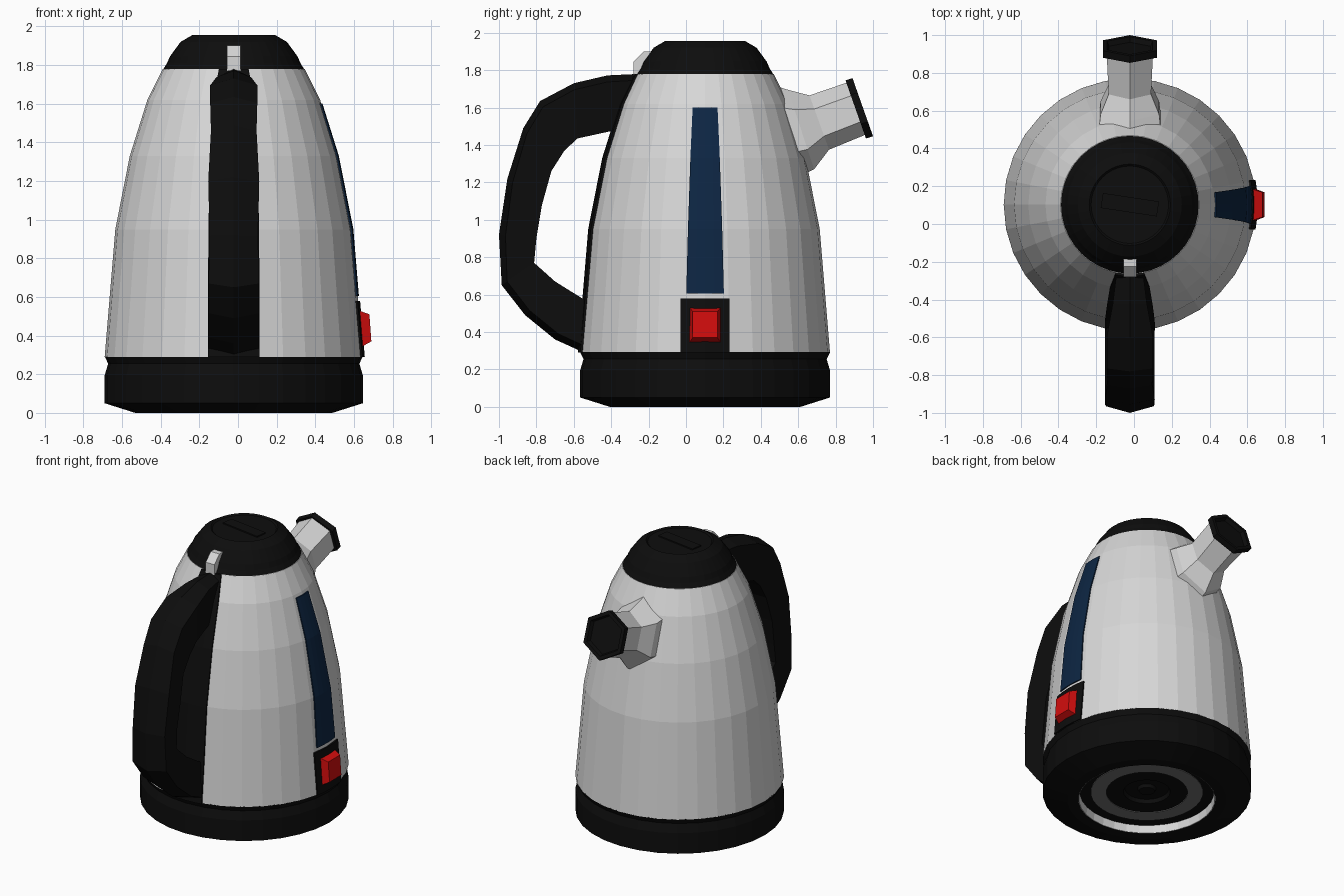
import bpy, bmesh, math
from mathutils import Vector

if "Cube" in bpy.data.objects:
    bpy.data.objects.remove(bpy.data.objects["Cube"])

CX, CY = -0.022, 0.102          # axis of the kettle


def material(name, rgb):
    m = bpy.data.materials.new(name)
    m.diffuse_color = (*rgb, 1)
    m.use_nodes = True
    m.node_tree.nodes["Principled BSDF"].inputs["Base Color"].default_value = m.diffuse_color
    return m


STEEL = material("steel", (0.68, 0.68, 0.68))
BLACK = material("black plastic", (0.004, 0.004, 0.004))
RED = material("red switch", (0.65, 0.004, 0.004))
BLUE = material("blue window", (0.004, 0.019, 0.056))
GREY = material("grey metal", (0.16, 0.16, 0.16))


def loft(name, sections, mat, closed=False):
    """Skin a run of equal-sized point loops; cap the ends or join them."""
    bm = bmesh.new()
    rings = [[bm.verts.new(p) for p in s] for s in sections]
    n = len(rings[0])
    pairs = list(zip(rings, rings[1:]))
    if closed:
        pairs.append((rings[-1], rings[0]))
    else:
        bm.faces.new(rings[0])
        bm.faces.new(rings[-1])
    for a, b in pairs:
        for i in range(n):
            j = (i + 1) % n
            bm.faces.new((a[i], a[j], b[j], b[i]))
    bmesh.ops.recalc_face_normals(bm, faces=bm.faces)
    me = bpy.data.meshes.new(name)
    bm.to_mesh(me)
    bm.free()
    me.materials.append(mat)
    ob = bpy.data.objects.new(name, me)
    bpy.context.collection.objects.link(ob)
    return ob


def revolve(name, profile, mat, sides=32, closed=False):
    angs = [2 * math.pi * i / sides for i in range(sides)]
    return loft(name, [[(CX + r * math.cos(a), CY + r * math.sin(a), z) for a in angs]
                       for r, z in profile], mat, closed)


# body shell
BODY = [(0.668, 0.29), (0.613, 0.95), (0.538, 1.33), (0.447, 1.62), (0.367, 1.78)]
revolve("body", BODY, STEEL)

# base with recessed underside
revolve("base", [(0.05, 0.06), (0.06, 0.08), (0.14, 0.08), (0.15, 0.055), (0.44, 0.055),
                 (0.44, 0), (0.51, 0), (0.668, 0.05), (0.668, 0.195), (0.65, 0.255),
                 (0.668, 0.292)], BLACK)
revolve("foot_ring", [(0.442, 0.001), (0.436, 0.001), (0.43, 0.054), (0.442, 0.054)],
        STEEL, closed=True)
revolve("contact_ring", [(0.26, 0.058), (0.26, 0.05), (0.36, 0.05), (0.36, 0.058)],
        GREY, closed=True)

# lid with shallow dished top and grip bar
revolve("lid", [(0.367, 1.775), (0.345, 1.81), (0.33, 1.845), (0.275, 1.92), (0.215, 1.955),
                (0.205, 1.945), (0.19, 1.945)], BLACK, 40)
bpy.ops.mesh.primitive_cube_add(size=1, location=(CX, CY, 1.945), rotation=(0, 0, -0.15))
grip = bpy.context.object
grip.name = "lid_grip"
grip.scale = (0.3, 0.08, 0.016)
grip.data.materials.append(BLACK)


def body_radius(z):
    for (r0, z0), (r1, z1) in zip(BODY, BODY[1:]):
        if z <= z1:
            return r0 + (r1 - r0) * (z - z0) / (z1 - z0)
    return BODY[-1][0]


def body_plate(name, facing, rows, lift, mat):
    """Plate hugging the body; rows are (z, half width)."""
    sections = []
    for z, w in rows:
        r = body_radius(z)
        us = [w * k / 2 for k in range(-2, 3)]
        loop = [(u, r + lift) for u in us] + [(u, r - 0.02) for u in reversed(us)]
        sections.append([(CX + rr * math.cos(facing + u / r),
                          CY + rr * math.sin(facing + u / r), z) for u, rr in loop])
    return loft(name, sections, mat)


# black strip behind the handle, water window, switch surround
body_plate("handle_strip", -math.pi / 2,
           [(0.29, 0.131), (0.6, 0.131), (0.95, 0.13), (1.33, 0.12), (1.62, 0.105), (1.78, 0.075)],
           0.012, BLACK)
body_plate("water_window", 0, [(0.605, 0.1), (0.95, 0.091), (1.33, 0.078), (1.6, 0.066)],
           0.006, BLUE)
body_plate("switch_surround", 0, [(0.29, 0.13), (0.58, 0.13)], 0.01, BLACK)

# red switch, tapering outwards
loft("switch", [[(x0, CY - w, zb), (x0, CY + w, zb), (x1, CY + w, zt), (x1, CY - w, zt)]
                for x0, x1, w, zb, zt in [(0.60, 0.58, 0.083, 0.345, 0.54),
                                          (0.645, 0.625, 0.083, 0.345, 0.53),
                                          (0.69, 0.68, 0.066, 0.37, 0.51)]], RED)

# handle: (outer y, outer z, inner y, inner z, half width)
HANDLE = [(-0.25, 1.78, -0.33, 1.49, 0.07), (-0.42, 1.772, -0.42, 1.47, 0.09),
          (-0.60, 1.73, -0.58, 1.435, 0.122), (-0.78, 1.635, -0.65, 1.37, 0.122),
          (-0.87, 1.49, -0.72, 1.26, 0.118), (-0.955, 1.22, -0.77, 1.08, 0.132),
          (-1.0, 0.92, -0.80, 0.90, 0.125), (-0.985, 0.65, -0.812, 0.77, 0.131),
          (-0.86, 0.49, -0.70, 0.67, 0.131), (-0.70, 0.36, -0.56, 0.583, 0.131),
          (-0.55, 0.292, -0.50, 0.55, 0.131)]
sections = []
for oy, oz, iy, iz, w in HANDLE:
    o, i = Vector((oy, oz)), Vector((iy, iz))
    s = o + (i - o).normalized() * 0.035
    sections.append([(CX, o.x, o.y), (CX + w, s.x, s.y), (CX + w * 0.85, i.x, i.y),
                     (CX - w * 0.85, i.x, i.y), (CX - w, s.x, s.y)])
loft("handle", sections, BLACK)

# lid release tab
loft("release_tab", [[(CX + sx * 0.034, y, z) for y, z in
                      [(-0.2, 1.77), (-0.28, 1.77), (-0.28, 1.845), (-0.225, 1.9), (-0.18, 1.9)]]
                     for sx in (-1, 1)], STEEL)


def hexagon(top, bottom, half_width):
    """Six-sided ring with corners at its (y, z) top and bottom."""
    t, b = Vector(top), Vector(bottom)
    q1, q2 = t.lerp(b, 0.25), t.lerp(b, 0.75)
    w = half_width
    return [(CX, *t), (CX + w, *q1), (CX + w, *q2), (CX, *b), (CX - w, *q2), (CX - w, *q1)]


# spout with flared root, and its black cap with a recessed end
loft("spout", [hexagon((0.40, 1.74), (0.58, 1.22), 0.17),
               hexagon((0.545, 1.695), (0.685, 1.27), 0.155),
               hexagon((0.66, 1.665), (0.765, 1.375), 0.112),
               hexagon((0.865, 1.735), (0.96, 1.455), 0.122)], STEEL)
loft("spout_cap", [hexagon((0.853, 1.745), (0.962, 1.435), 0.143),
                   hexagon((0.89, 1.758), (1.0, 1.446), 0.143),
                   hexagon((0.899, 1.732), (0.991, 1.472), 0.12),
                   hexagon((0.878, 1.715), (0.962, 1.475), 0.11)], BLACK)
